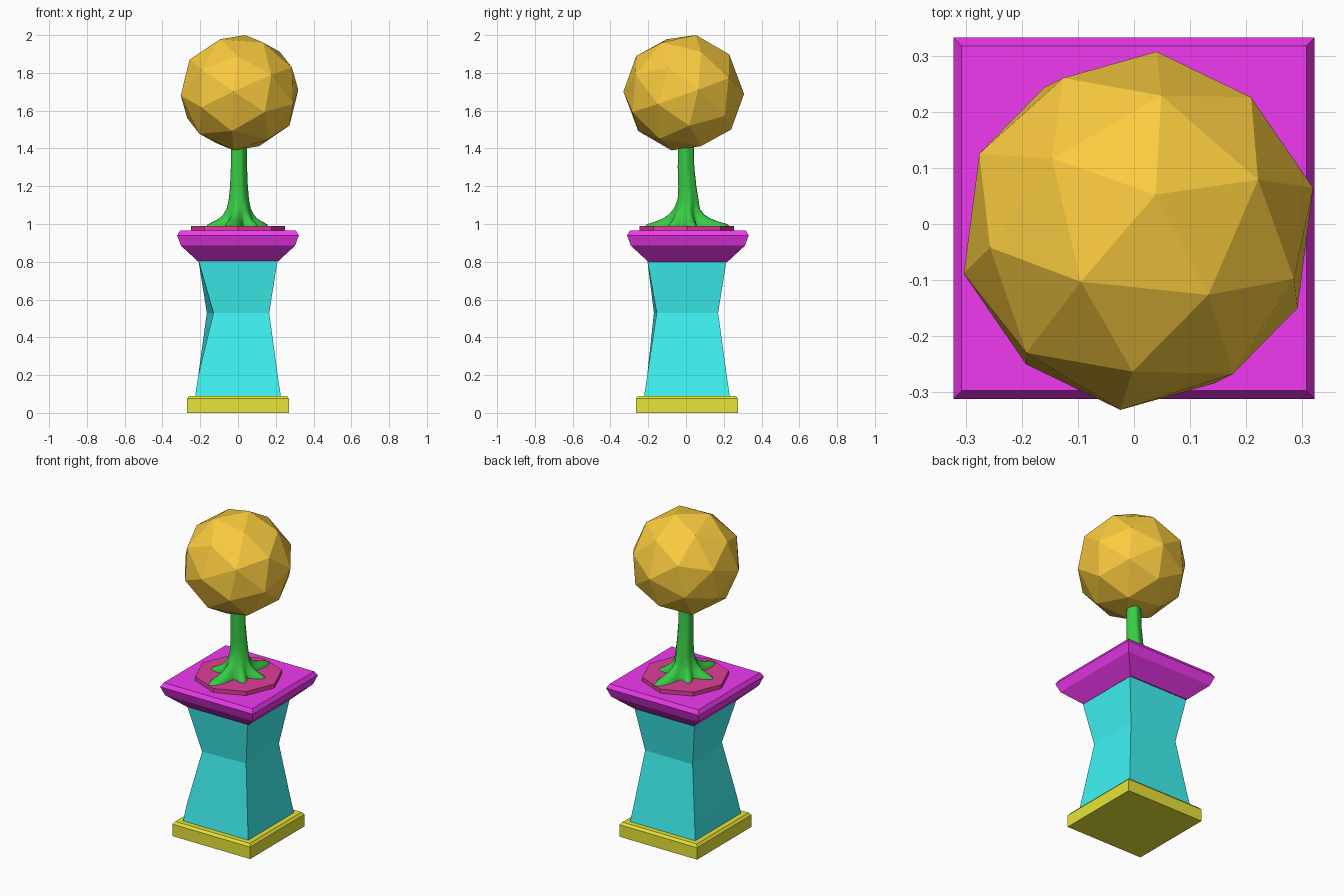
import bpy, bmesh
from math import cos, sin, pi, radians, atan2, hypot
from mathutils import Vector, Matrix

if "Cube" in bpy.data.objects:
    bpy.data.objects.remove(bpy.data.objects["Cube"])


def finish(name, bm, color, smooth=False):
    bmesh.ops.recalc_face_normals(bm, faces=bm.faces)
    for f in bm.faces:
        f.smooth = smooth and len(f.verts) == 4
    me = bpy.data.meshes.new(name)
    bm.to_mesh(me)
    bm.free()
    mat = bpy.data.materials.new(name + "_colour")
    mat.diffuse_color = (*color, 1)
    mat.use_nodes = True
    mat.node_tree.nodes["Principled BSDF"].inputs["Base Color"].default_value = mat.diffuse_color
    me.materials.append(mat)
    ob = bpy.data.objects.new(name, me)
    bpy.context.collection.objects.link(ob)
    return ob


def loft(name, rings, color, smooth=False):
    """Skin a stack of equal-sized point rings and cap both ends."""
    bm = bmesh.new()
    vs = [[bm.verts.new(p) for p in ring] for ring in rings]
    n = len(vs[0])
    for a, b in zip(vs, vs[1:]):
        for i in range(n):
            j = (i + 1) % n
            bm.faces.new((a[i], a[j], b[j], b[i]))
    bm.faces.new(vs[0][::-1])
    bm.faces.new(vs[-1])
    return finish(name, bm, color, smooth)


def square(z, h, cy):
    return [(x * h, y * h + cy, z) for x, y in ((-1, -1), (1, -1), (1, 1), (-1, 1))]


# Base slab with chamfered top edge
loft("base_slab", [square(0, 0.27, 0.005), square(0.075, 0.27, 0.005),
                   square(0.09, 0.258, 0.005)], (0.8, 0.78, 0.04))

# Waisted pedestal, its two front corners pulled in at the waist
waist = [(-0.13, -0.17, 0.53), (0.165, -0.155, 0.53), (0.165, 0.17, 0.53), (-0.165, 0.17, 0.53)]
loft("pedestal", [square(0.085, 0.227, 0.005), square(0.2, 0.21, 0.005), waist,
                  square(0.81, 0.21, 0.005)], (0.05, 0.9, 0.9))

# Flared capital
loft("capital", [square(z, h, 0.01) for z, h in
                 ((0.8, 0.21), (0.885, 0.302), (0.94, 0.322), (0.965, 0.307))],
     (0.87, 0.04, 0.87))

# Octagonal soil disc
loft("soil_disc", [[(0.25 * cos(i * pi / 4), 0.25 * sin(i * pi / 4) + 0.005, z)
                    for i in range(8)] for z in (0.96, 0.99)], (0.75, 0.05, 0.32))

# Trunk flaring into roots: (x, y) of each root tip
roots = [(0.05, 0.24), (-0.05, -0.23), (0.16, 0.04), (-0.175, -0.03),
         (0.1, -0.09), (-0.09, 0.1)]
# height, trunk radius, root spread, y shift
levels = [(0.985, 0.07, 1, 0), (1.0, 0.07, 0.88, 0), (1.015, 0.069, 0.58, 0),
          (1.03, 0.067, 0.36, 0), (1.05, 0.063, 0.2, 0), (1.08, 0.057, 0.08, 0.003),
          (1.13, 0.052, 0.02, 0.01), (1.2, 0.047, 0, 0.007), (1.3, 0.043, 0, 0),
          (1.43, 0.041, 0, 0)]
SEG = 48


def trunk_ring(z, r, spread, dy):
    pts = []
    for i in range(SEG):
        a = 2 * pi * i / SEG
        reach = max(max(0, hypot(x, y) - 0.07) * max(0, cos(a - atan2(y, x))) ** 18
                    for x, y in roots)
        d = r + spread * reach + 0.002 * cos(5 * a)
        pts.append((0.003 + d * cos(a), dy + d * sin(a), z))
    return pts


loft("trunk_and_roots", [trunk_ring(*lv) for lv in levels], (0.04, 0.6, 0.06), True)

# Faceted crown: 60-sided ball from the corners and face centres of an icosahedron
ico = bmesh.new()
bmesh.ops.create_icosphere(ico, subdivisions=1, radius=1)
points = [v.co.normalized() for v in ico.verts]
points += [f.calc_center_median().normalized() for f in ico.faces]
tilt = Vector((0, 0, 1)).rotation_difference(Vector((0.095, 0.2, 0.975))).to_matrix()
turn = tilt @ Matrix.Rotation(radians(-23.4), 3, 'Z')
crown = bmesh.new()
for p in points:
    q = turn @ p
    crown.verts.new((0.008 + 0.321 * q.x, -0.012 + 0.321 * q.y, 1.695 + 0.313 * q.z))
ico.free()
bmesh.ops.convex_hull(crown, input=crown.verts[:])
finish("crown", crown, (0.96, 0.6, 0.05))
